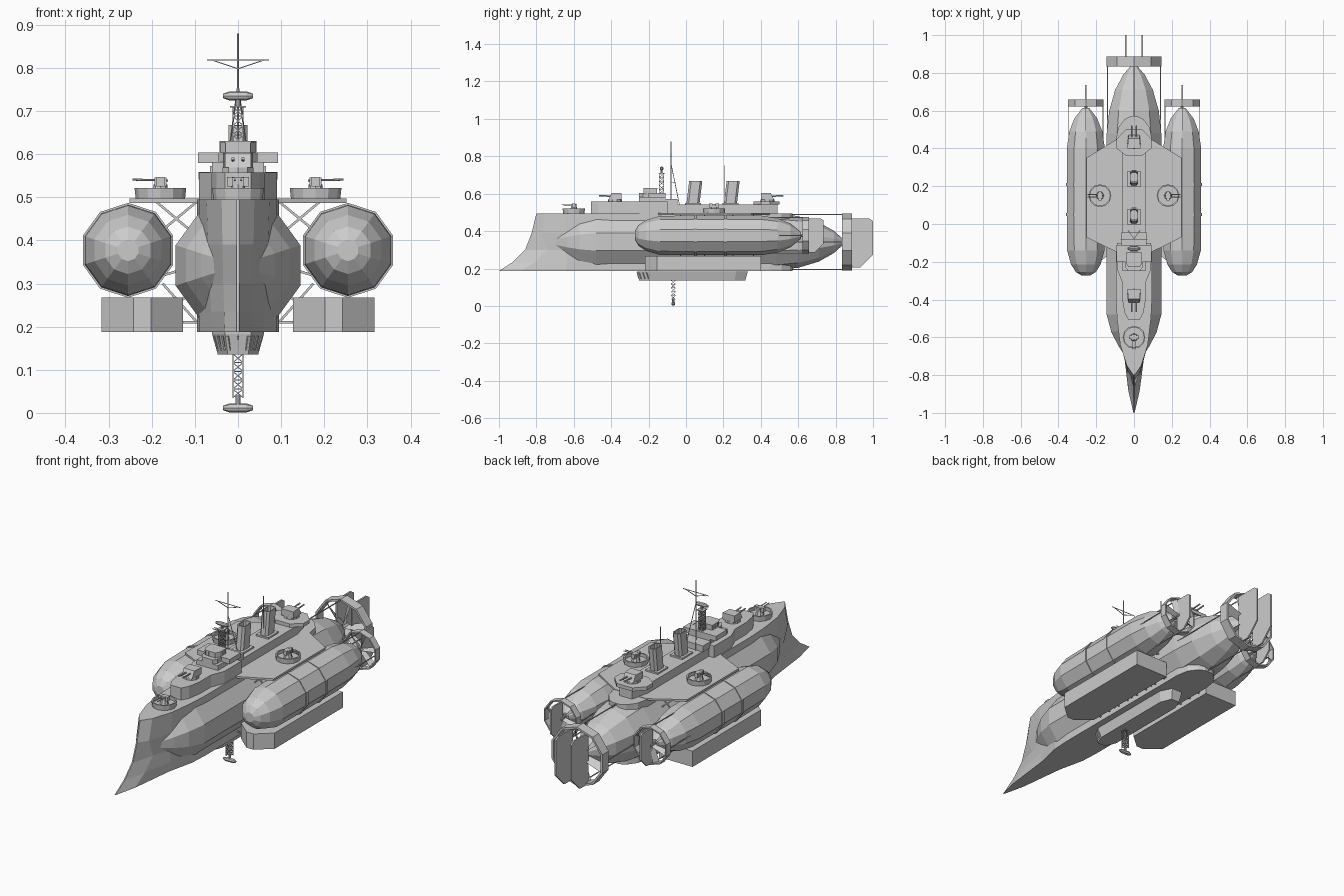
import bpy, bmesh
from math import sin, cos, pi, radians
from mathutils import Vector

if "Cube" in bpy.data.objects:
    bpy.data.objects.remove(bpy.data.objects["Cube"])


def mesh(name, verts, faces):
    bm = bmesh.new()
    vs = [bm.verts.new(v) for v in verts]
    for f in faces:
        bm.faces.new([vs[i] for i in f])
    bmesh.ops.recalc_face_normals(bm, faces=bm.faces)
    me = bpy.data.meshes.new(name)
    bm.to_mesh(me)
    bm.free()
    ob = bpy.data.objects.new(name, me)
    bpy.context.collection.objects.link(ob)
    return ob


def loft(name, rings, cap=True, loop=False):
    n, m = len(rings[0]), len(rings)
    faces = []
    for i in range(m if loop else m - 1):
        a, b = i * n, (i + 1) % m * n
        faces += [(a + k, a + (k + 1) % n, b + (k + 1) % n, b + k) for k in range(n)]
    if cap and not loop:
        faces += [tuple(range(n)), tuple(range((m - 1) * n, m * n))]
    return mesh(name, [v for r in rings for v in r], faces)


def lathe(name, prof, c, axis='y', n=10, loop=False):
    """prof holds (distance along axis, radius); a corner points straight up."""
    def pt(t, r, k):
        a = pi / 2 + 2 * pi * k / n
        u, v = r * cos(a), r * sin(a)
        d = {'y': (u, t, v), 'z': (u, v, t), 'x': (t, u, v)}[axis]
        return Vector(c) + Vector(d)
    return loft(name, [[pt(t, r, k) for k in range(n)] for t, r in prof], loop=loop)


def prism(name, outline, z0, z1, scale=1.0, dy=0.0):
    cy = sum(p[1] for p in outline) / len(outline)
    top = [(x * scale, cy + (y - cy) * scale + dy, z1) for x, y in outline]
    return loft(name, [[(x, y, z0) for x, y in outline], top])


def sym(half):
    """Mirror a half outline of (x, y) points across x = 0."""
    return half + [(-x, y) for x, y in reversed(half)]


def box(name, x0, x1, y0, y1, z0, z1):
    return prism(name, [(x0, y0), (x1, y0), (x1, y1), (x0, y1)], z0, z1)


def rods(name, segs, r=0.002, n=4):
    verts, faces = [], []
    for a, b in segs:
        a, b = Vector(a), Vector(b)
        q = (b - a).to_track_quat('Z', 'Y')
        o = len(verts)
        for p in (a, b):
            verts += [p + q @ Vector((r * cos(2 * pi * (k + .5) / n), r * sin(2 * pi * (k + .5) / n), 0)) for k in range(n)]
        faces += [(o + k, o + (k + 1) % n, o + n + (k + 1) % n, o + n + k) for k in range(n)]
        faces += [tuple(range(o, o + n)), tuple(range(o + n, o + 2 * n))]
    return mesh(name, verts, faces)


# Ram-bowed hull, lofted from waterlines
rings = []
for z, stem, flare in [(.187, -1.0, .8), (.235, -.925, .85), (.30, -.86, .9), (.39, -.825, .95), (.495, -.80, 1.0)]:
    half = [(.003, stem), (.038 * flare, stem + (.05 if z > .3 else .12)), (.073 * flare, -.64), (.09, -.5), (.095, -.4),
            (.095, .45), (.083, .51), (.05, .555), (.02, .57)]
    rings.append([(x, y, z) for x, y in sym(half)])
loft("hull", rings)

# Main gas envelope bulging through the hull
lathe("main_envelope", [(-.70, .05), (-.64, .09), (-.57, .127), (-.48, .152), (.48, .152), (.60, .138),
                        (.71, .105), (.79, .06), (.84, .015)], (0, 0, .342))


def thruster(name, c, r, y0, y1, y_tail, arm):
    """Ducted propeller, its shaft and the arms reaching forward."""
    x, _, z = c
    lathe(name + "_duct", [(y0, r), (y1, r), (y1, r * .93), (y0, r * .93)], (x, 0, z), loop=True)
    ym = (y0 + y1) / 2
    rods(name + "_shaft", [((x, y_tail, z), (x, y1, z))], r * .09, 8)
    verts, faces = [], []
    for k in range(6):
        a = 2 * pi * k / 6 + .26
        for rad, w, d in ((.06, .1, .4), (.93, .26, .3)):
            for s in (-1, 1):
                b = a + s * w * (.5 if rad > .5 else 2)
                verts.append((x + r * rad * cos(b), ym + s * d * (y1 - y0), z + r * rad * sin(b)))
        o = k * 4
        faces.append((o, o + 1, o + 3, o + 2))
    mesh(name + "_propeller", verts, faces)
    q = r * .97
    rods(name + "_arms", [((x + dx * q, arm, z + dz * q), (x + dx * q, y1, z + dz * q))
                          for dx, dz in ((0, 1), (0, -1), (.95, 0), (-.95, 0))], .003)


thruster("main_thruster", (0, 0, .342), .152, .835, .887, .8, .42)


def rudder(name, x, y0, y1, z0, z1):
    c = (y1 - y0) * .5
    out = [(y0, z0), (y0 + c, z0), (y1, z0 + c), (y1, z1 - c * .2), (y1 - c * .3, z1), (y0, z1)]
    loft(name, [[(x + d, y, z) for y, z in out] for d in (-.004, .004)])


for s in (-1, 1):
    rudder("main_rudder", s * .044, .86, 1.0, .205, .468)

# Side pods with bands, thruster, rudder and gondola
for s in (-1, 1):
    cx, cz = s * .255, .377
    lathe("side_envelope", [(-.272, .025), (-.255, .055), (-.215, .082), (-.14, .104), (.0, .106), (.40, .106),
                            (.49, .092), (.56, .063), (.615, .018)], (cx, 0, cz))
    for y in (.05, .21):
        lathe("envelope_band", [(y - .008, .110), (y + .008, .110), (y + .008, .1), (y - .008, .1)], (cx, 0, cz), loop=True)
    thruster("side_thruster", (cx, 0, cz), .098, .622, .658, .59, .42)
    rudder("side_rudder", cx, .64, .735, .285, .467)
    g = s * .222
    prism("side_gondola", [(g - .02, -.22), (g + .02, -.22), (g + .095, -.155), (g + .095, .40), (g - .095, .40), (g - .095, -.155)],
          .187, .268)
    # Struts between hull and pods
    segs = []
    for y in (-.03, .10, .25, .36):
        segs += [((s * .095, y, .49), (s * .18, y, .42)), ((s * .095, y, .41), (s * .19, y, .49)),
                 ((s * .12, y, .335), (s * .17, y, .32)), ((s * .095, y, .21), (s * .175, y, .30)),
                 ((s * .09, y, .29), (s * .14, y, .255))]
    segs += [((s * .09, -.14 + .07 * i, .21), (s * .135, -.14 + .07 * i, .21)) for i in range(8)]
    rods("pod_struts", segs, .004)

# Wing deck
prism("wing_deck", sym([(.09, -.15), (.252, -.07), (.252, .35), (.09, .45)]), .487, .497)

# Belly gondola with windowed nose
half = [(.03, -.26), (.06, -.20), (.06, .27), (.03, .33)]
loft("belly_gondola", [[(x, y, .19) for x, y in sym(half)],
                       [(x, y, .183) for x, y in sym(half)],
                       [(x * .78, y * .96, .135) for x, y in sym(half)]])
rods("gondola_window_frames", [((x, -.261, .178), (x * .8, -.251, .145)) for x in (-.024, 0, .024)] +
     [((s * (.036 + .01 * i), -.251 + .02 * i, .178), (s * (.03 + .008 * i), -.241 + .02 * i, .145))
      for s in (-1, 1) for i in range(3)], .003)


def lattice(name, y, z0, z1, w=.012, bays=4):
    segs, h = [], (z1 - z0) / bays
    cs = [(-w, y - w), (w, y - w), (w, y + w), (-w, y + w)]
    for i in range(4):
        a, b = cs[i], cs[(i + 1) % 4]
        segs.append(((*a, z0), (*a, z1)))
        for k in range(bays):
            lo, hi = z0 + k * h, z0 + (k + 1) * h
            segs += [((*a, lo), (*b, hi)), ((*b, lo), (*a, hi)), ((*a, hi), (*b, hi))]
    rods(name, segs, .0016)


def rangefinder(name, y, z):
    lathe(name, [(-.035, .005), (-.02, .0105), (.02, .0105), (.035, .005)], (0, y, z), 'x', 8)


# Lower and upper lattice masts
lattice("lower_mast", -.068, .035, .137, bays=5)
rods("lower_mast_pivot", [((0, -.068, .015), (0, -.068, .04))], .006, 8)
rangefinder("lower_rangefinder", -.068, .0115)
lattice("upper_mast", -.13, .60, .71, bays=5)
box("upper_mast_platform", -.018, .018, -.148, -.112, .708, .712)
rods("upper_mast_pivot", [((0, -.13, .71), (0, -.13, .735))], .006, 8)
rangefinder("upper_rangefinder", -.13, .735)

# Superstructure and bridge
prism("forward_superstructure", sym([(.03, -.507), (.05, -.47), (.062, -.40), (.062, -.31), (.09, -.24), (.09, -.1)]), .495, .557)
prism("midship_superstructure", sym([(.06, -.12), (.06, .40), (.035, .49)]), .495, .541)
box("bridge_block", -.06, .06, -.25, -.11, .557, .582)
box("bridge_wings", -.093, .093, -.20, -.11, .579, .604)
prism("bridge_front", sym([(.03, -.25), (.045, -.23), (.045, -.18)]), .58, .604)
prism("wheelhouse", sym([(.028, -.225), (.04, -.205), (.04, -.155)]), .604, .626)
prism("wheelhouse_roof", sym([(.03, -.228), (.043, -.207), (.043, -.152)]), .626, .631)
rods("wheelhouse_frames", [((x, -.226, .605), (x, -.226, .627)) for x in (-.027, -.009, .009, .027)] +
     [((s * .041, y, .605), (s * .041, y, .627)) for s in (-1, 1) for y in (-.2, -.18, -.16)], .002)
box("chart_house", -.065, .065, -.11, -.045, .54, .572)
prism("aft_turret_platform", sym([(.04, .36), (.092, .40), (.092, .45), (.045, .50)]), .541, .559)

# Leaning open funnels
for y in (.04, .24):
    o = [(.012, y - .035), (.022, y - .024), (.022, y + .024), (.012, y + .035)]
    ring = lambda k, z, d: [(x * k, y + (v - y) * k + d, z) for x, v in sym(o)]
    loft("funnel", [ring(1, .535, -.004), ring(1, .668, .012), ring(.8, .668, .012), ring(.8, .61, .005)])
    box("funnel_base", -.035, .035, y - .045, y + .04, .541, .549)

# Open tubs with light guns
for x, y, d in ((0, -.6, (0, -1)), (-.18, .15, (-1, 0)), (.18, .15, (1, 0))):
    lathe("gun_tub", [(.495, .057), (.522, .06), (.522, .053), (.505, .053)], (x, y, 0), 'z', 12)
    lathe("gun_pedestal", [(.50, .022), (.525, .016), (.53, .016)], (x, y, 0), 'z', 8)
    px, py = -d[1], d[0]
    for s in (-1, 1):
        bx, by = x + px * s * .007, y + py * s * .007
        rods("light_gun_barrel", [((bx - d[0] * .018, by - d[1] * .018, .539), (bx + d[0] * .065, by + d[1] * .065, .541))], .0025, 6)
        mx, my = x + px * s * .017, y + py * s * .017
        box("gun_shield", mx - .009, mx + .009, my - .009, my + .009, .525, .547)
    box("gun_cradle", x - .014, x + .014, y - .014, y + .014, .526, .546)

# Enclosed twin-gun turrets, fore and aft
for y, s in ((-.38, -1), (.435, 1)):
    lathe("turret_base", [(.555, .038), (.569, .038)], (0, y, 0), 'z', 10)
    loft("turret_house", [[(-.035, y - s * .035, z0), (.035, y - s * .035, z0), (.03, y + s * f, z0), (-.03, y + s * f, z0)]
                          for z0, f in ((.569, .035), (.603, .018))])
    rods("turret_barrels", [((x, y, .585), (x, y + s * .085, .59)) for x in (-.012, .012)], .004, 6)

# Pole masts, yard and stays
rods("main_pole_mast", [((0, -.08, .54), (0, -.08, .88))], .0025, 6)
rods("yard_and_stays", [((-.072, -.08, .818), (.072, -.08, .818)), ((-.06, -.08, .818), (0, -.08, .798)),
                        ((.06, -.08, .818), (0, -.08, .798)), ((0, -.08, .76), (.03, -.035, .54)),
                        ((0, -.08, .76), (-.03, -.035, .54)), ((0, -.08, .66), (0, -.055, .66))], .0018)
rods("aft_pole_mast", [((0, .207, .54), (0, .207, .75))], .002, 6)
